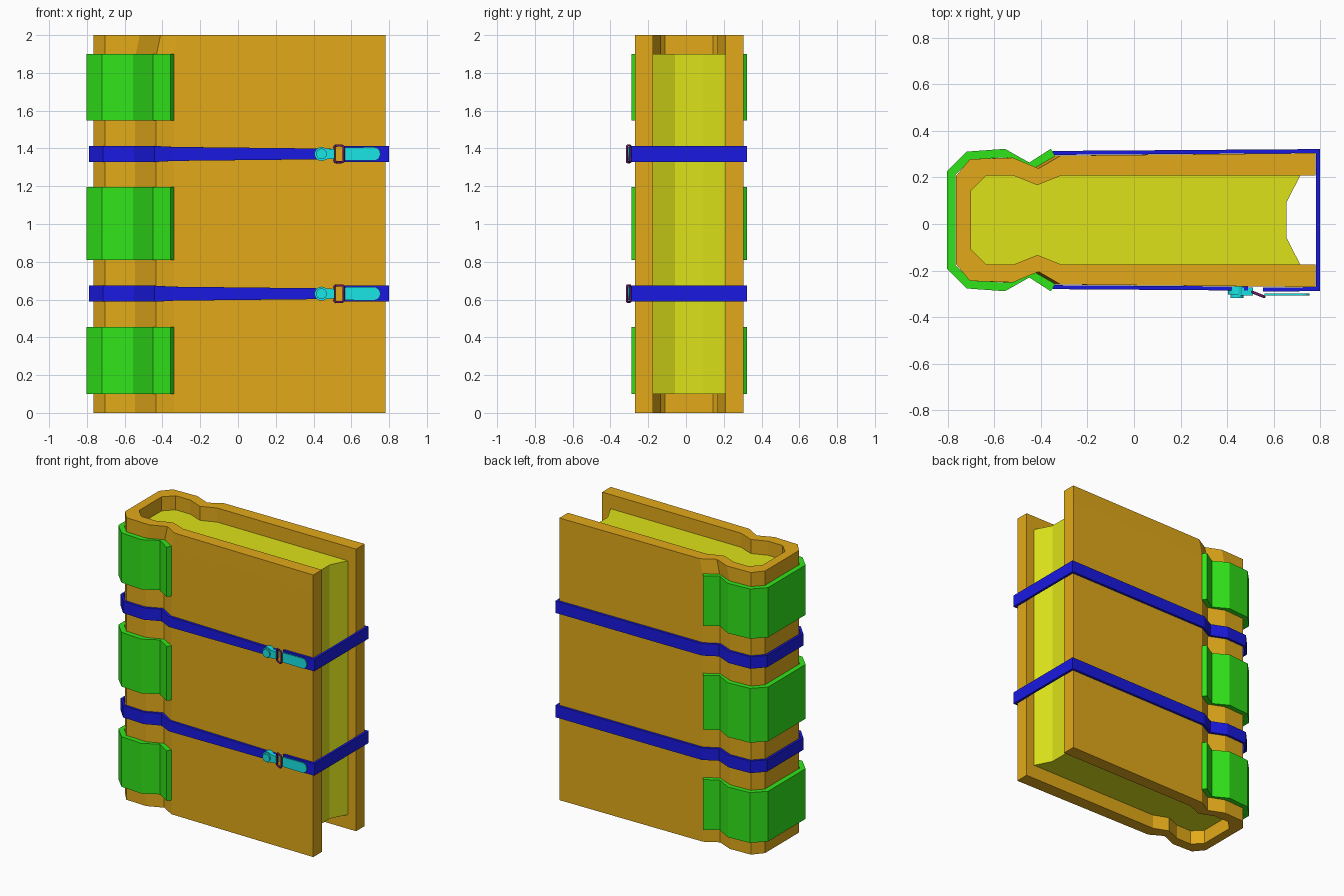
import bpy, bmesh, math
from mathutils import Vector, Matrix

if "Cube" in bpy.data.objects:
    bpy.data.objects.remove(bpy.data.objects["Cube"])

YC = 0.017  # middle of the covers in y


def material(name, rgb):
    m = bpy.data.materials.new(name)
    m.diffuse_color = (*rgb, 1)
    m.use_nodes = True
    m.node_tree.nodes["Principled BSDF"].inputs["Base Color"].default_value = m.diffuse_color
    return m


ORANGE = material("leather", (0.76, 0.40, 0.01))
YELLOW = material("paper", (0.72, 0.76, 0.01))
GREEN = material("clamp_green", (0.03, 0.78, 0.01))
BLUE = material("strap_blue", (0.01, 0.01, 0.75))
CYAN = material("buckle_cyan", (0.01, 0.78, 0.78))
PURPLE = material("ring_purple", (0.16, 0.01, 0.16))


def finish(bm, name, mat):
    bmesh.ops.recalc_face_normals(bm, faces=bm.faces)
    me = bpy.data.meshes.new(name)
    bm.to_mesh(me)
    bm.free()
    me.materials.append(mat)
    ob = bpy.data.objects.new(name, me)
    bpy.context.collection.objects.link(ob)
    return ob


def loft(name, rings, mat, closed=False):
    """Skin a row of equal rings of 3D points, capping the ends."""
    bm = bmesh.new()
    vs = [[bm.verts.new(p) for p in r] for r in rings]
    n = len(vs[0])
    pairs = list(zip(vs, vs[1:])) + ([(vs[-1], vs[0])] if closed else [])
    for a, b in pairs:
        for i in range(n):
            j = (i + 1) % n
            bm.faces.new((a[i], a[j], b[j], b[i]))
    if not closed:
        caps = [bm.faces.new(vs[0]), bm.faces.new(vs[-1])]
        bmesh.ops.triangulate(bm, faces=caps)
    return finish(bm, name, mat)


def mirrored(half):
    """Front half (-y) from right to spine, then back half to the right."""
    return [(x, -y) for x, y in half] + list(reversed(half))


def ribbon(name, path, thick, z, heights, mat):
    """Band following a path of (x, y), thickened towards the book."""
    pts = [Vector(p) for p in path]
    rings = []
    for i, p in enumerate(pts):
        dirs = []
        if i > 0:
            dirs.append((p - pts[i - 1]).normalized())
        if i < len(pts) - 1:
            dirs.append((pts[i + 1] - p).normalized())
        ns = [Vector((d.y, -d.x)) for d in dirs]
        n = sum(ns, Vector((0, 0))).normalized()
        q = p + n * (thick / n.dot(ns[0]))
        h = heights[i] / 2
        rings.append([(p.x, p.y + YC, z - h), (p.x, p.y + YC, z + h),
                      (q.x, q.y + YC, z + h), (q.x, q.y + YC, z - h)])
    return loft(name, rings, mat)


# Cover: wrapped profile with hinge grooves, slightly shifted at the ends
outer = [(0.78, 0.288), (-0.34, 0.277), (-0.435, 0.222), (-0.545, 0.268),
         (-0.705, 0.262), (-0.765, 0.190)]
inner = [(0.78, 0.192), (-0.31, 0.192), (-0.415, 0.150), (-0.52, 0.192),
         (-0.635, 0.192), (-0.70, 0.127)]


def cover_ring(z, shift):
    o = [(x + (shift if -0.6 < x < 0 else 0), y) for x, y in outer]
    loop = mirrored(o) + list(reversed(mirrored(inner)))
    return [(x, y + YC, z) for x, y in loop]


loft("cover", [cover_ring(0, 0), cover_ring(1.88, 0), cover_ring(2, 0.025)], ORANGE)

# Pages: fill the cover, with a hollow fore edge
page = mirrored([(0.655, 0.075), (0.715, 0.192)] + inner[1:])
loft("pages", [[(x, y + YC, z) for x, y in page] for z in (0.1, 1.9)], YELLOW)

# Spine clamps
clamp = mirrored([(-0.358, 0.306), (-0.45, 0.247), (-0.555, 0.306),
                  (-0.72, 0.294), (-0.803, 0.210)])
for i, (z0, z1) in enumerate(((0.10, 0.456), (0.81, 1.195), (1.547, 1.90))):
    ribbon(f"spine_clamp_{i + 1}", clamp, 0.036, (z0 + z1) / 2,
           [z1 - z0] * len(clamp), GREEN)

# Strap path: from the buckle, round the spine and back to the front
bend = [(-0.345, 0.297), (-0.442, 0.244), (-0.55, 0.291),
        (-0.715, 0.283), (-0.79, 0.203)]
strap = ([(0.49, -0.303)] + mirrored(bend) +
         [(0.80, 0.305), (0.80, -0.305), (0.555, -0.308)])
widths = [0.056, 0.074] + [0.085] * (len(strap) - 2)


def slab(name, outline, y0, y1, z, mat):
    """Flat piece from an (x, z) outline, running from y0 to y1."""
    return loft(name, [[(x, y, z + h) for x, h in outline] for y in (y0, y1)], mat)


def arc(cx, r, a0, a1, n):
    return [(cx + r * math.cos(math.radians(a0 + (a1 - a0) * k / n)),
             r * math.sin(math.radians(a0 + (a1 - a0) * k / n))) for k in range(n + 1)]


for i, z in enumerate((0.631, 1.371)):
    tag = i + 1
    ribbon(f"strap_{tag}", strap, 0.017, z, widths, BLUE)

    # Stud with its cap and the tab holding the ring
    slab(f"buckle_stud_{tag}", arc(0.442, 0.037, 0, 345, 23), -0.268, -0.304, z, CYAN)
    slab(f"buckle_cap_{tag}", arc(0.442, 0.028, 0, 345, 23), -0.304, -0.318, z, CYAN)
    slab(f"buckle_tab_{tag}", [(0.45, -0.03), (0.512, -0.025), (0.512, 0.025), (0.45, 0.03)],
         -0.272, -0.308, z, CYAN)

    # Tongue with a round tip, bowed slightly
    tip = arc(0.718, 0.036, -90, 90, 10)
    slab(f"buckle_tongue_{tag}", [(0.56, -0.034)] + tip + [(0.56, 0.034)],
         -0.299, -0.307, z, CYAN)

    # Ring: tilted rectangular loop of round wire
    rot = Matrix.Rotation(math.radians(-22), 3, 'Y').to_3x3()
    tilt = Matrix.Rotation(math.radians(-22), 3, 'Z')
    a, b, r, w = 0.027, 0.044, 0.012, 0.006
    rings = []
    for k in range(16):
        q, s = divmod(k, 4)
        ang = math.radians(q * 90 + s * 30)
        sx, sz = ((1, 1), (-1, 1), (-1, -1), (1, -1))[q]
        out = Vector((math.cos(ang), 0, math.sin(ang)))
        mid = Vector((sx * (a - r), 0, sz * (b - r))) + out * r
        ring = []
        for j in range(8):
            t = math.tau * j / 8
            p = tilt @ (mid + out * (w * math.cos(t)) + Vector((0, w * math.sin(t), 0)))
            ring.append((0.535 + p.x, -0.303 + p.y, z + p.z))
        rings.append(ring)
    ob = loft(f"buckle_ring_{tag}", rings, PURPLE, closed=True)
    for poly in ob.data.polygons:
        poly.use_smooth = True
